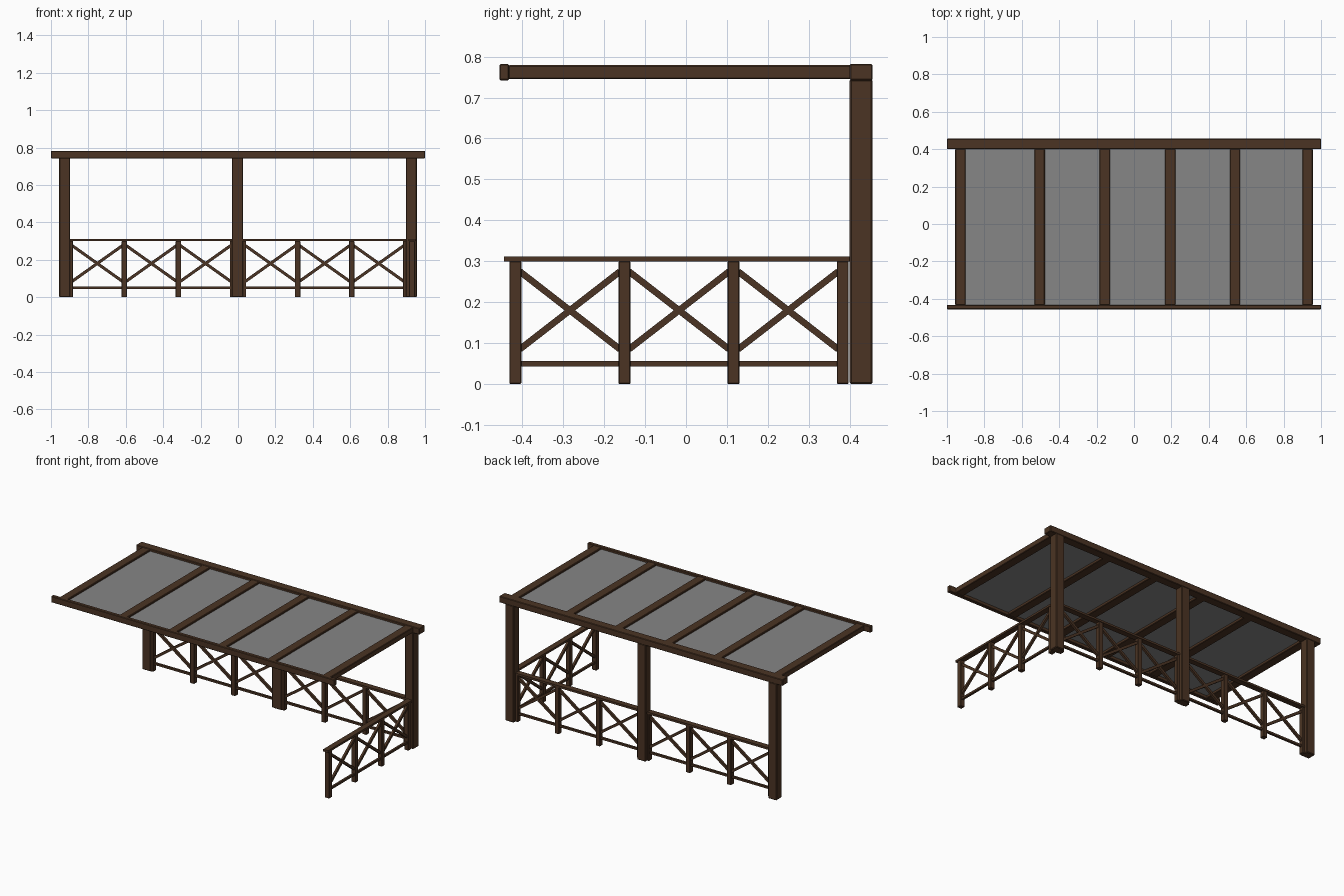
import bpy, math
from mathutils import Matrix

if "Cube" in bpy.data.objects:
    bpy.data.objects.remove(bpy.data.objects["Cube"])


def material(name, rgb):
    m = bpy.data.materials.new(name)
    m.diffuse_color = (*rgb, 1)
    m.use_nodes = True
    m.node_tree.nodes["Principled BSDF"].inputs["Base Color"].default_value = m.diffuse_color
    return m


WOOD = material("dark_wood", (0.07, 0.034, 0.017))
GLASS = material("grey_panel", (0.24, 0.24, 0.24))


def box(name, x, y, z, mat=WOOD, bevel=0.0):
    """Box from (min, max) ranges on each axis."""
    bpy.ops.mesh.primitive_cube_add(size=1)
    ob = bpy.context.object
    ob.name = name
    size = [r[1] - r[0] for r in (x, y, z)]
    ob.data.transform(Matrix.Diagonal((*size, 1)))
    ob.location = [(r[0] + r[1]) / 2 for r in (x, y, z)]
    ob.data.materials.append(mat)
    if bevel:
        b = ob.modifiers.new("bevel", "BEVEL")
        b.width, b.segments = bevel, 1
    return ob


def mid(c, w):
    return (c - w / 2, c + w / 2)


# roof beams
box("back_beam", (-1, 1), (0.40, 0.456), (0.742, 0.782), bevel=0.003)
box("front_beam", (-1, 1), (-0.456, -0.432), (0.742, 0.782), bevel=0.003)

# rafters with panels between them
rafters = [-0.928, -0.505, -0.157, 0.193, 0.54, 0.928]
for c in rafters:
    box("rafter", mid(c, 0.056), (-0.434, 0.402), (0.745, 0.779), bevel=0.003)
for a, b in zip(rafters, rafters[1:]):
    box("roof_panel", (a + 0.024, b - 0.024), (-0.436, 0.404), (0.761, 0.768), GLASS)

# main posts
for c in (-0.927, -0.003, 0.927):
    box("main_post", mid(c, 0.06), (0.40, 0.456), (0, 0.745), bevel=0.004)


def railing(label, first, last, fixed, along_y, rail_ends):
    """Railing of three crossed bays, running along x or y."""
    def part(name, along, across, z, bevel=0.0):
        x, y = (across, along) if along_y else (along, across)
        return box(label + name, x, y, z, bevel=bevel)

    step = (last - first) / 3
    for i in range(4):
        part("_post", mid(first + i * step, 0.029), mid(fixed, 0.03), (0, 0.30), 0.002)
    part("_top_rail", rail_ends, mid(fixed, 0.036), (0.299, 0.312))
    part("_lower_rail", (first, last), mid(fixed, 0.014), (0.043, 0.056))
    # crossed braces
    run, rise = step - 0.022, 0.19
    for i in range(3):
        for k, s in enumerate((-1, 1)):
            c = first + (i + 0.5) * step
            L = math.hypot(run, rise)
            ob = part("_brace", mid(c, L), mid(fixed + s * 0.001, 0.014), mid(0.18, 0.016))
            ang = s * math.atan2(rise, run)
            if along_y:
                ob.rotation_euler.x = ang
            else:
                ob.rotation_euler.y = ang


railing("back_left", -0.897, -0.029, 0.42, False, (-0.91, -0.015))
railing("back_right", 0.029, 0.897, 0.42, False, (0.015, 0.91))
railing("side", -0.417, 0.383, 0.93, True, (-0.445, 0.402))
